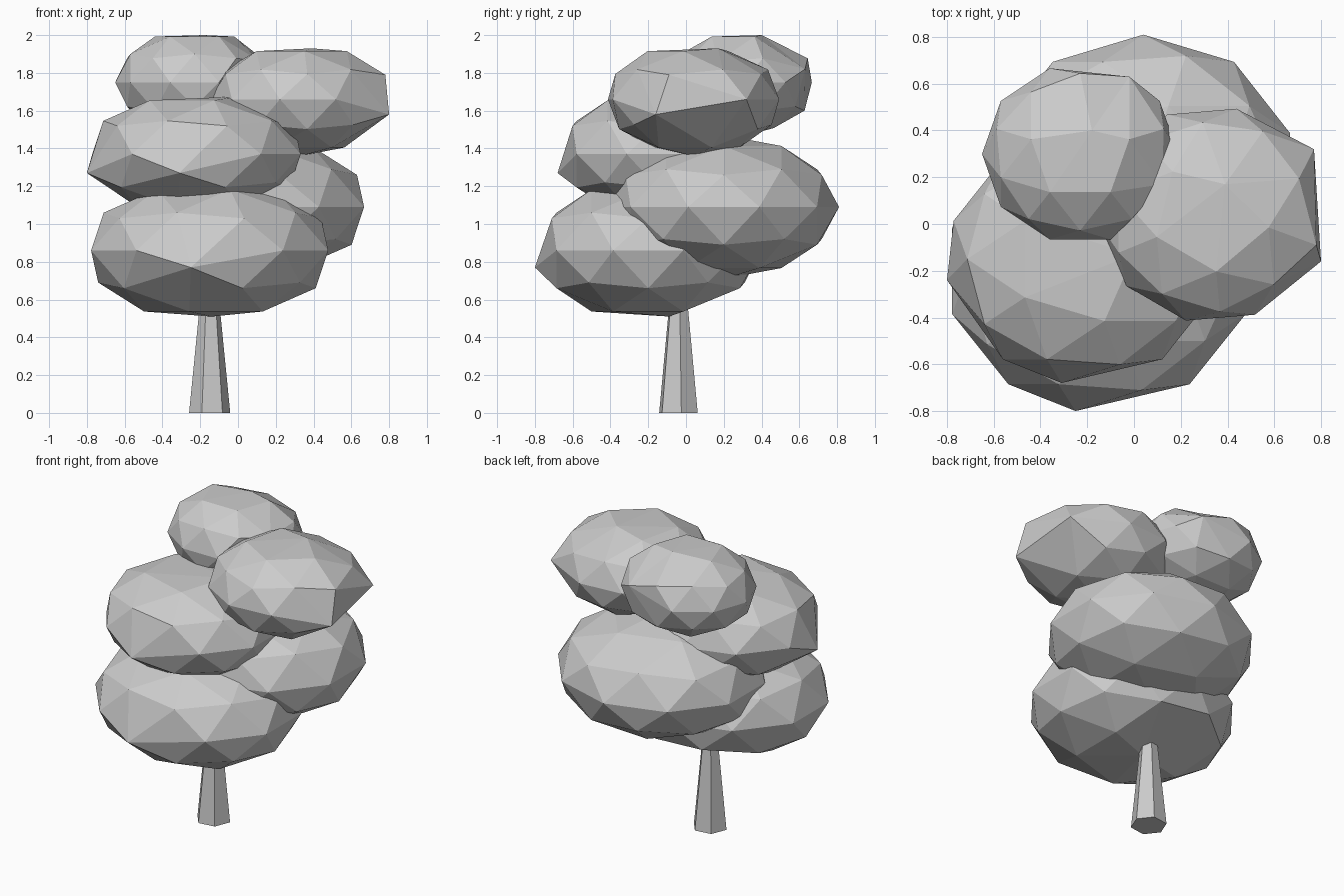
import bpy, bmesh
from math import radians
from mathutils import Vector, Matrix

if "Cube" in bpy.data.objects:
    bpy.data.objects.remove(bpy.data.objects["Cube"])


def finish(name, bm):
    bmesh.ops.recalc_face_normals(bm, faces=bm.faces)
    me = bpy.data.meshes.new(name)
    bm.to_mesh(me)
    bm.free()
    bpy.context.collection.objects.link(bpy.data.objects.new(name, me))


def foliage(name, centre, radii, turn=0, merges=()):
    """Squashed icosphere; each merge point collapses its two nearest vertices."""
    bm = bmesh.new()
    mat = (Matrix.Translation(centre) @ Matrix.Diagonal((*radii, 1))
           @ Matrix.Rotation(radians(turn), 4, 'Z'))
    bmesh.ops.create_icosphere(bm, subdivisions=2, radius=1, matrix=mat)
    for p in map(Vector, merges):
        first = min(bm.verts, key=lambda v: (v.co - p).length)
        second = min((e.other_vert(first) for e in first.link_edges),
                     key=lambda v: (v.co - p).length)
        bmesh.ops.pointmerge(bm, verts=[first, second], merge_co=p)
    finish(name, bm)


# Trunk: tapered six-sided post
bm = bmesh.new()
bmesh.ops.create_cone(bm, cap_ends=True, segments=6, radius1=0.11, radius2=0.035,
                      depth=0.75,
                      matrix=Matrix.Translation((-0.15, -0.04, 0.375))
                      @ Matrix.Rotation(radians(38), 4, 'Z'))
finish("trunk", bm)

# Foliage clumps, bottom to top
foliage("foliage_lower_front", (-0.15, -0.20, 0.86), (0.66, 0.60, 0.38),
        merges=[(-0.25, -0.80, 0.77), (-0.14, -0.09, 0.51)])
foliage("foliage_lower_back", (0.04, 0.20, 1.09), (0.66, 0.61, 0.38))
foliage("foliage_middle", (-0.22, -0.15, 1.37), (0.58, 0.53, 0.335),
        merges=[(-0.31, -0.68, 1.27), (-0.80, -0.24, 1.27), (0.0, -0.13, 1.675)])
foliage("foliage_upper_right", (0.33, 0.04, 1.66), (0.48, 0.465, 0.30), turn=-13,
        merges=[(0.39, 0.17, 1.93), (0.80, -0.16, 1.58), (0.77, 0.32, 1.66),
                (0.78, -0.09, 1.79)])
foliage("foliage_top", (-0.23, 0.30, 1.75), (0.42, 0.385, 0.285), turn=18,
        merges=[(-0.18, 0.40, 2.0), (-0.02, 0.63, 1.82), (0.12, 0.17, 1.86)])
